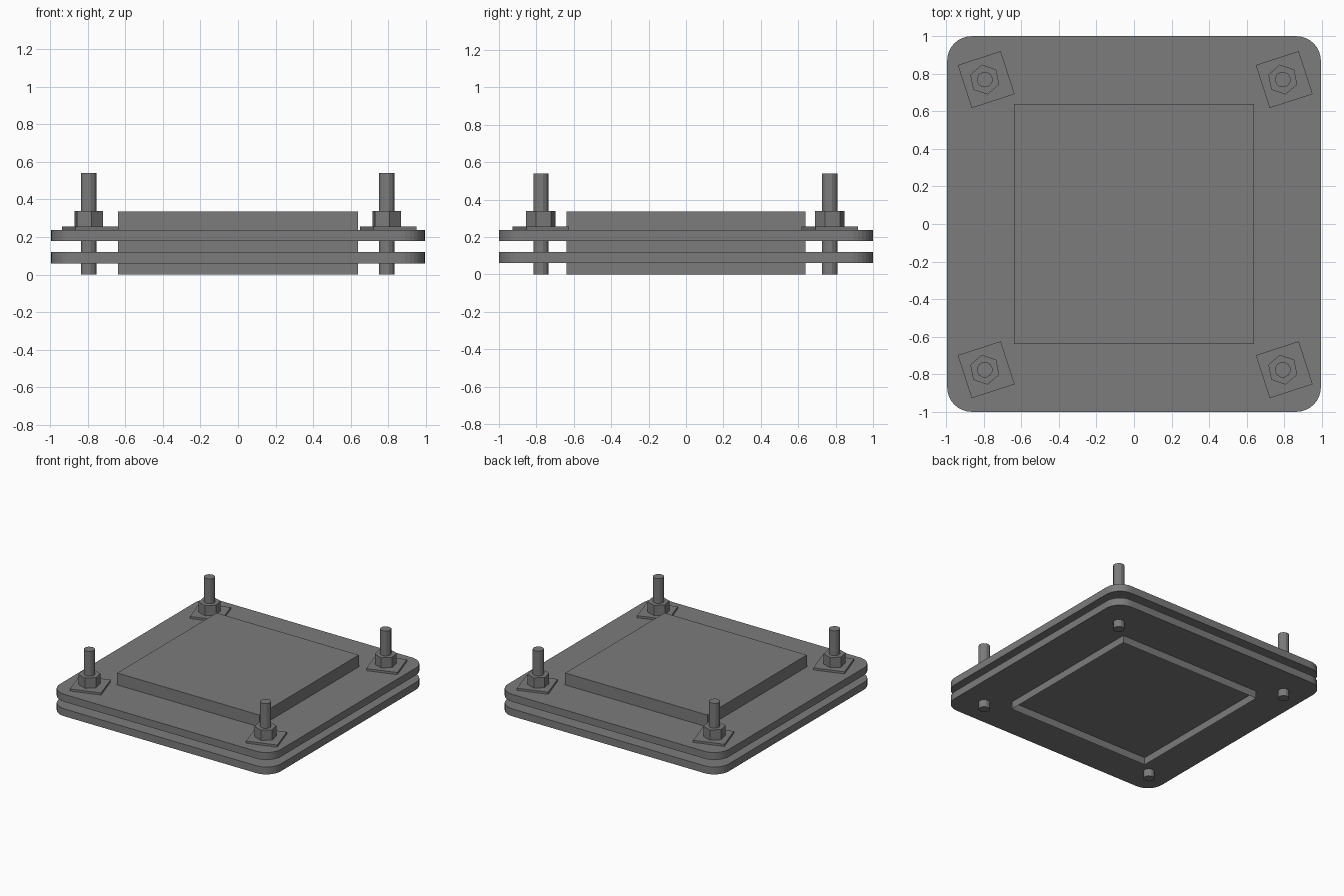
import bpy
import bmesh
import math

cube = bpy.data.objects.get("Cube")
if cube:
    bpy.data.objects.remove(cube, do_unlink=True)

steel = bpy.data.materials.new("dark_grey_steel")
steel.use_nodes = True
GREY = (0.2, 0.2, 0.2, 1)
steel.diffuse_color = GREY
steel.node_tree.nodes["Principled BSDF"].inputs["Base Color"].default_value = GREY


def finish(name, bm):
    bmesh.ops.recalc_face_normals(bm, faces=bm.faces)
    mesh = bpy.data.meshes.new(name)
    bm.to_mesh(mesh)
    bm.free()
    mesh.materials.append(steel)
    obj = bpy.data.objects.new(name, mesh)
    bpy.context.collection.objects.link(obj)
    return obj


def prism(name, outline, z0, z1, open_bottom=False):
    """Extrude a closed outline from z0 to z1."""
    bm = bmesh.new()
    base = bm.faces.new([bm.verts.new((x, y, z0)) for x, y in outline])
    ext = bmesh.ops.extrude_face_region(bm, geom=[base], use_keep_orig=True)
    top = [v for v in ext["geom"] if isinstance(v, bmesh.types.BMVert)]
    bmesh.ops.translate(bm, verts=top, vec=(0, 0, z1 - z0))
    bmesh.ops.recalc_face_normals(bm, faces=bm.faces)
    if open_bottom:
        bmesh.ops.delete(bm, geom=[base], context="FACES_ONLY")
    return finish(name, bm)


def polygon(cx, cy, radius, sides, turn=0):
    angles = [math.radians(turn) + math.tau * i / sides for i in range(sides)]
    return [(cx + radius * math.cos(a), cy + radius * math.sin(a)) for a in angles]


def rounded_rect(hx, hy, r, steps=8):
    points = []
    for quarter, (sx, sy) in enumerate([(1, 1), (-1, 1), (-1, -1), (1, -1)]):
        for i in range(steps + 1):
            a = (quarter + i / steps) * math.pi / 2
            points.append((sx * (hx - r) + r * math.cos(a),
                           sy * (hy - r) + r * math.sin(a)))
    return points


# Two clamping plates with rounded corners
plate = rounded_rect(0.995, 1.0, 0.13)
prism("lower_plate", plate, 0.06, 0.12)
prism("upper_plate", plate, 0.178, 0.238)

# Square core cover, open underneath
h = 0.64
prism("core_cover", [(h, h), (-h, h), (-h, -h), (h, -h)], 0, 0.335, open_bottom=True)

# Studs, nuts and square washers at the four corners
for side, x in (("left", 0.792), ("right", -0.795)):
    for end, y in (("front", -0.776), ("back", 0.769)):
        tag = f"{end}_{side}"
        prism(f"stud_{tag}", polygon(x, y, 0.042, 12, 15), 0, 0.54)
        prism(f"nut_{tag}", polygon(x, y, 0.081, 6, 41), 0.25, 0.338)
        prism(f"washer_{tag}", polygon(x + 0.008, y, 0.17, 4, 63), 0.236, 0.255)
